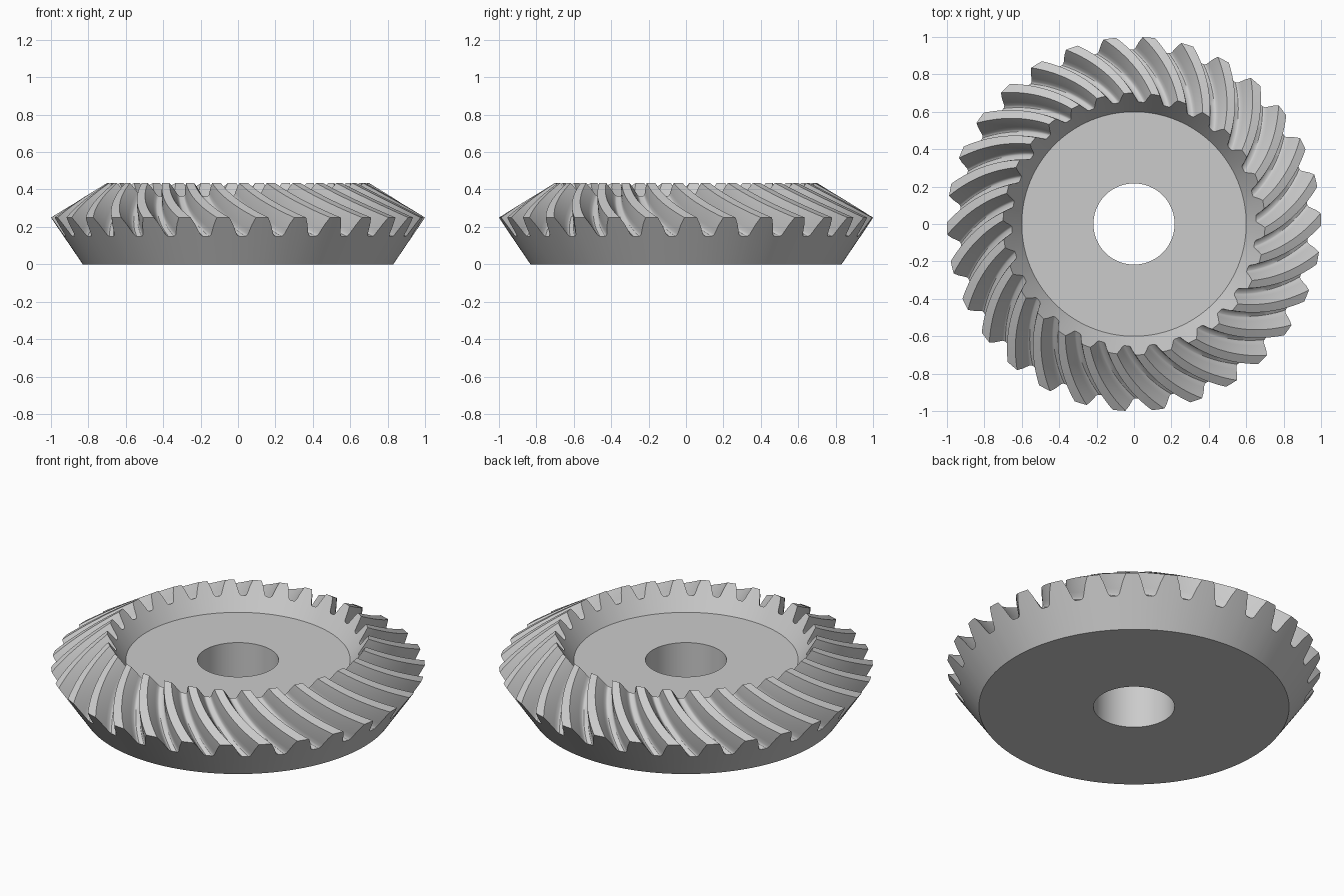
import bpy, bmesh, math

cube = bpy.data.objects.get("Cube")
if cube:
    bpy.data.objects.remove(cube, do_unlink=True)

TEETH = 30
PITCH = 2 * math.pi / TEETH
PHASE = 0.025            # angle of the first tooth at the outer rim
TWIST = 0.295            # clockwise sweep of a tooth from rim to inner end
APEX = 0.866             # height of the cone apex all teeth taper towards
INNER = 0.70             # scale of the inner tooth end
SLICES = 14
BORE = 0.217

# Half of one tooth: (fraction of pitch from centre, fraction of height)
HALF = [(0.42, 0.0), (0.385, 0.03), (0.35, 0.10), (0.31, 0.30),
        (0.25, 0.63), (0.16, 1.0)]
TOOTH = [(-a, h) for a, h in HALF] + [(0.0, 1.0)] + HALF[::-1]
POINTS = [(PHASE + (k + a) * PITCH, h) for k in range(TEETH) for a, h in TOOTH]

bm = bmesh.new()


def toothed_loop(t):
    """Tooth outline at t = 0 (rim) to 1 (inner end), shrunk towards the apex."""
    s = 1 + (INNER - 1) * t
    turn = TWIST * (1.13 * t - 0.13 * t * t)
    loop = []
    for a, h in POINTS:
        r, z = 0.932 + 0.068 * h, 0.15 + 0.10 * h
        loop.append(bm.verts.new((s * r * math.cos(a - turn),
                                  s * r * math.sin(a - turn),
                                  APEX + s * (z - APEX))))
    return loop


def round_loop(r, z, turn):
    return [bm.verts.new((r * math.cos(a - turn), r * math.sin(a - turn), z))
            for a, _ in POINTS]


# Closed section: bore, base, back cone, spiral teeth, inner cone, floor
loops = [round_loop(BORE, 0, TWIST), round_loop(0.83, 0, 0)]
loops += [toothed_loop(i / SLICES) for i in range(SLICES + 1)]
loops += [round_loop(0.60, 0.288, TWIST), round_loop(BORE, 0.288, TWIST)]

n = len(POINTS)
for low, high in zip(loops, loops[1:] + loops[:1]):
    for i in range(n):
        j = (i + 1) % n
        bm.faces.new((low[i], low[j], high[j], high[i]))
bmesh.ops.recalc_face_normals(bm, faces=bm.faces)

mesh = bpy.data.meshes.new("spiral_bevel_gear")
bm.to_mesh(mesh)
bm.free()
gear = bpy.data.objects.new("spiral_bevel_gear", mesh)
bpy.context.collection.objects.link(gear)

# Plain grey metal
grey = bpy.data.materials.new("light_grey")
grey.use_nodes = True
colour = (0.6, 0.6, 0.6, 1)
grey.diffuse_color = colour
grey.node_tree.nodes["Principled BSDF"].inputs["Base Color"].default_value = colour
mesh.materials.append(grey)

# Smooth flanks with crisp crests and rims
bpy.ops.object.select_all(action='DESELECT')
gear.select_set(True)
bpy.context.view_layer.objects.active = gear
bpy.ops.object.shade_smooth_by_angle(angle=math.radians(32))
